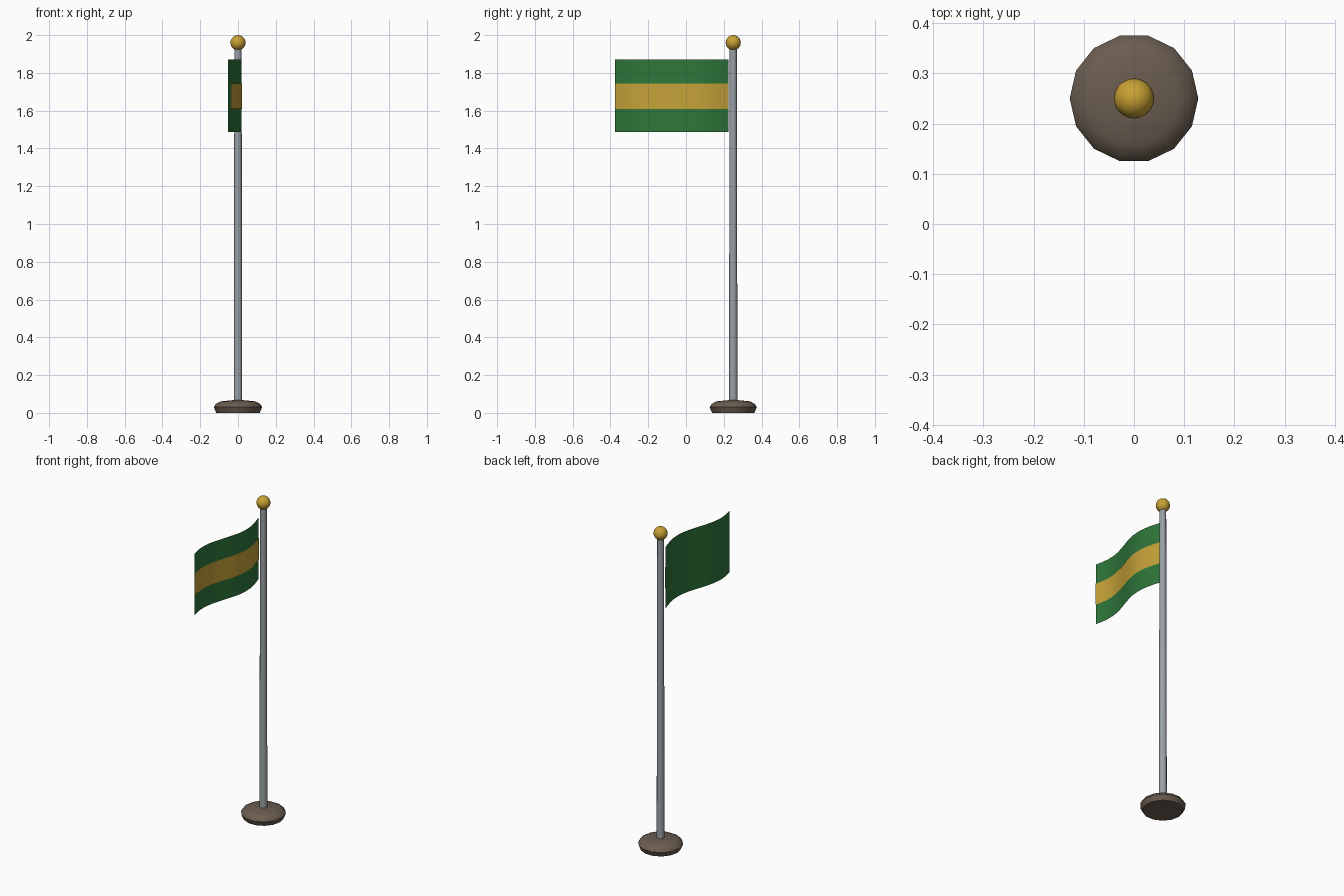
import bpy, bmesh, math

if "Cube" in bpy.data.objects:
    bpy.data.objects.remove(bpy.data.objects["Cube"])

POLE_Y = 0.25


def material(name, rgb):
    m = bpy.data.materials.new(name)
    m.diffuse_color = (*rgb, 1)
    m.use_nodes = True
    m.node_tree.nodes["Principled BSDF"].inputs["Base Color"].default_value = m.diffuse_color
    return m


STONE = material("brown stone", (0.145, 0.108, 0.08))
STEEL = material("grey metal", (0.32, 0.36, 0.38))
GOLD = material("gold", (0.58, 0.36, 0.035))
GREEN = material("green cloth", (0.027, 0.18, 0.042))
YELLOW = material("yellow cloth", (0.56, 0.36, 0.04))


def finish(name, bm, mat, angle=None):
    me = bpy.data.meshes.new(name)
    bm.to_mesh(me)
    bm.free()
    ob = bpy.data.objects.new(name, me)
    me.materials.append(mat)
    bpy.context.collection.objects.link(ob)
    if angle:
        bpy.ops.object.select_all(action='DESELECT')
        ob.select_set(True)
        bpy.context.view_layer.objects.active = ob
        bpy.ops.object.shade_smooth_by_angle(angle=math.radians(angle))
    return ob


def lathe(name, profile, sides, mat, angle):
    """Stack rings of (radius, height) around the pole axis and cap both ends."""
    bm = bmesh.new()
    rings = []
    for r, z in profile:
        rings.append([bm.verts.new((r * math.cos(i * math.tau / sides),
                                    POLE_Y + r * math.sin(i * math.tau / sides), z))
                      for i in range(sides)])
    for a, b in zip(rings, rings[1:]):
        for i in range(sides):
            j = (i + 1) % sides
            bm.faces.new((a[i], a[j], b[j], b[i]))
    bm.faces.new(rings[0][::-1])
    bm.faces.new(rings[-1])
    return finish(name, bm, mat, angle)


def wavy_sheet(name, z0, z1, offset, mat, steps=14):
    """Thin cloth strip waving along y, facing +x."""
    bm = bmesh.new()
    cols = []
    for i in range(steps + 1):
        t = i / steps
        x = -0.0175 + 0.035 * math.sin(5.7 * t) + offset
        y = 0.225 - 0.6 * t
        cols.append([bm.verts.new((x, y, z)) for z in (z0, z1)])
    for a, b in zip(cols, cols[1:]):
        bm.faces.new((b[0], a[0], a[1], b[1]))
    return finish(name, bm, mat, 30)


# Rounded foot
lathe("base", [(0.115, 0), (0.128, 0.03), (0.118, 0.047), (0.092, 0.061), (0.03, 0.067)],
      14, STONE, 50)

# Slightly tapered pole
lathe("pole", [(0.0225, 0.05), (0.019, 1.94)], 12, STEEL, 40)

# Ball on top
bm = bmesh.new()
bmesh.ops.create_uvsphere(bm, u_segments=20, v_segments=12, radius=0.04)
bmesh.ops.translate(bm, vec=(0, POLE_Y, 1.96), verts=bm.verts)
finish("finial", bm, GOLD, 60)

# Cloth with a stripe on one side
wavy_sheet("flag", 1.487, 1.87, 0, GREEN)
wavy_sheet("flag_stripe", 1.61, 1.745, 0.003, YELLOW)
